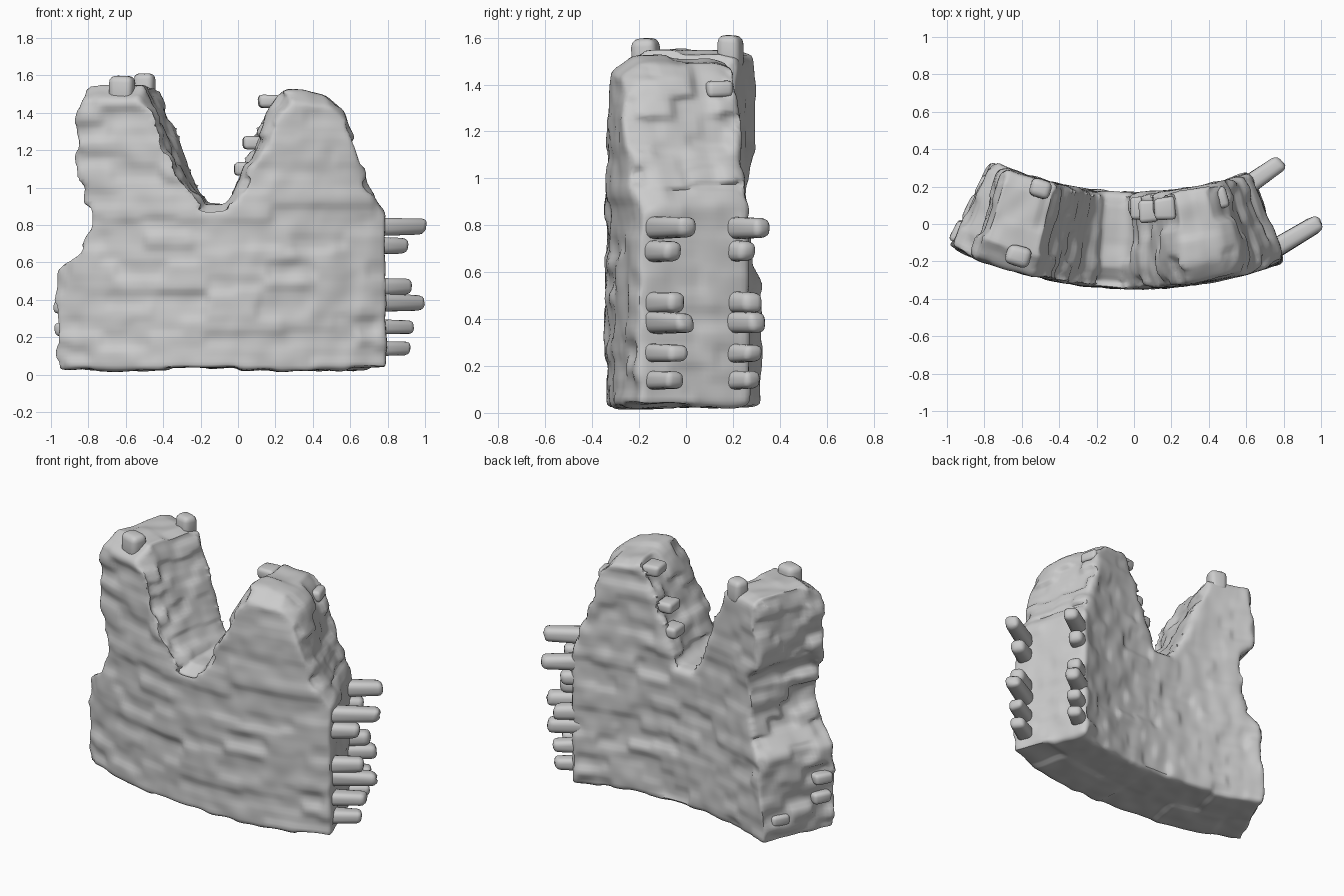
import bpy, bmesh, math, random
from mathutils import Vector, noise

if "Cube" in bpy.data.objects:
    bpy.data.objects.remove(bpy.data.objects["Cube"])

R, CY = 2.27, 1.935          # front radius and centre of the curved plan
random.seed(4)


def bend(u, d, z):
    a = u / R
    return Vector(((R - d) * math.sin(a), CY - (R - d) * math.cos(a), z))


cache = {}
def rnd(*key):
    # repeatable random value per stone, -1..1
    if key not in cache:
        cache[key] = random.Random(str(key)).uniform(-1, 1)
    return cache[key]


# broken wall outline (x on the front face, z)
outline = [(-.975, .028), (.795, .028), (.80, .90), (.69, 1.07), (.64, 1.27), (.57, 1.43),
           (.50, 1.49), (.27, 1.52), (.20, 1.41), (.09, 1.20), (.01, 1.02), (-.06, .92),
           (-.20, .92), (-.33, 1.10), (-.42, 1.30), (-.53, 1.54), (-.835, 1.54),
           (-.87, 1.36), (-.87, 1.14), (-.81, 1.06), (-.79, .80), (-.85, .66), (-.965, .56)]

# straight wall block: front, shoulder, rear shoulder and back sections
bm = bmesh.new()
loops = []
for d, drop in ((-.004, .07), (.10, .0), (.43, .0), (.496, .02)):
    loops.append([bm.verts.new((R * math.asin(x / R) - (.04 if d > .2 and x < -.8 and z > 1.1 else 0),
                                d, z - (drop if z > .85 else 0)))
                  for x, z in outline])
n = len(outline)
for a, b in zip(loops, loops[1:]):
    for i in range(n):
        bm.faces.new((a[i], a[(i + 1) % n], b[(i + 1) % n], b[i]))
bm.faces.new(loops[0])
bm.faces.new(loops[-1][::-1])
bmesh.ops.triangulate(bm, faces=bm.faces[:])
bmesh.ops.recalc_face_normals(bm, faces=bm.faces[:])
me = bpy.data.meshes.new("stone_wall")
bm.to_mesh(me)
bm.free()
wall = bpy.data.objects.new("stone_wall", me)
bpy.context.collection.objects.link(wall)
rm = wall.modifiers.new("remesh", 'REMESH')
rm.mode = 'VOXEL'
rm.voxel_size = 0.02
bpy.context.view_layer.objects.active = wall
wall.select_set(True)
bpy.ops.object.modifier_apply(modifier="remesh")

# push rows of stones in and out, then curve the wall
bm = bmesh.new()
bm.from_mesh(wall.data)
bm.normal_update()
moves = []
for v in bm.verts:
    u, d, z = v.co
    nrm = v.normal.copy()
    w = noise.noise(Vector((u * 2.5, d * 3, z * 2)))
    row = math.floor((z + .025 * w) / .075)
    face = 0 if d < .25 else 1
    stone = math.floor(u / .27 + rnd(row, face) + .15 * w)
    flat = rnd(row, stone, face)
    end = rnd(row, math.floor(d / .17 + rnd(row)), u > -.2, "end")
    calm = .008 if u > .7 and z < .95 else .03
    off = Vector((nrm.x * end * calm, nrm.y * flat * .012,
                  nrm.z * (rnd(math.floor(u / .2), face) - .2) * .012))
    off += nrm * noise.noise(v.co * 9) * .010
    moves.append(off)
for v, off in zip(bm.verts, moves):
    v.co += off
for k in range(2):
    bmesh.ops.smooth_vert(bm, verts=bm.verts[:], factor=.5,
                          use_axis_x=True, use_axis_y=True, use_axis_z=True)
for v in bm.verts:
    v.co = bend(v.co.x, v.co.y, max(v.co.z, .003))
bm.to_mesh(wall.data)
bm.free()
bpy.ops.object.shade_smooth_by_angle(angle=math.radians(50))


def stone_block(name, centre, size, yaw, taper=1.0):
    # rounded, slightly uneven stone, narrower towards its local +x end
    bm = bmesh.new()
    bmesh.ops.create_cube(bm, size=1)
    for v in bm.verts:
        k = taper if v.co.x > 0 else 1
        v.co = Vector([c * s * random.uniform(.9, 1.08) for c, s in zip(v.co, size)])
        v.co.y *= k
        v.co.z *= k
    bmesh.ops.bevel(bm, geom=bm.edges[:], offset=min(size) * .32, segments=3,
                    profile=.5, affect='EDGES')
    for f in bm.faces:
        f.smooth = True
    me = bpy.data.meshes.new(name)
    bm.to_mesh(me)
    bm.free()
    ob = bpy.data.objects.new(name, me)
    ob.location = centre
    ob.rotation_euler = (0, 0, yaw)
    bpy.context.collection.objects.link(ob)


# toothing stones on the right end: (height, front reach in x, back reach in x)
teeth = [(.79, .995, .79), (.69, .90, .70), (.47, .92, .735), (.385, .98, .76),
         (.255, .935, .735), (.14, .905, .73)]
for z, front, back in teeth:
    h = .10 if z > .3 else .085
    for side, x0, y0, reach, deg in (("front", .70, -.165, front, 31),
                                     ("back", .55, .165, back, 35)):
        a = math.radians(deg)
        ln = (reach - x0) / math.cos(a)
        stone_block("toothing_stone_" + side,
                    (x0 + ln / 2 * math.cos(a), y0 + ln / 2 * math.sin(a), z),
                    (ln, .105, h), a, .85)

# loose stones on the left tower
stone_block("cap_stone_back", (-.50, .19, 1.54), (.11, .10, .14), -.3)
stone_block("cap_stone_front", (-.62, -.17, 1.525), (.13, .11, .15), -.3)

# ragged stones sticking out along the broken edges: (x on front, depth, z)
for x, d, z in ((.55, .42, 1.38), (.10, .40, 1.24), (.20, .41, 1.46), (.04, .42, 1.10),
                (-.95, .08, .36), (-.95, .09, .24), (-.93, .36, .15)):
    u = R * math.asin(x / R)
    stone_block("edge_stone", bend(u, d, z), (.11, .12, .07), u / R)
